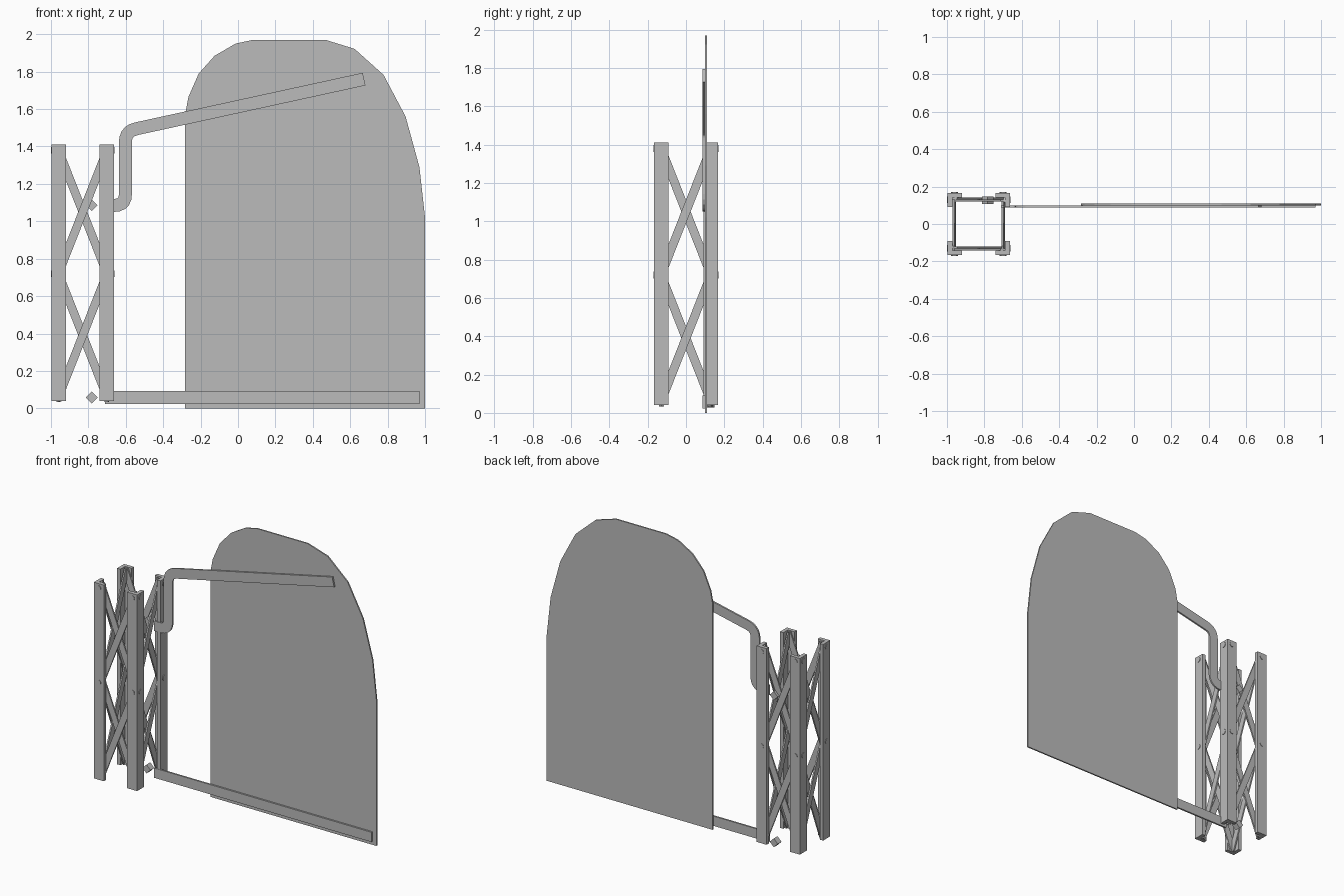
import bpy, bmesh
from math import pi
from mathutils import Vector, Matrix

if "Cube" in bpy.data.objects:
    bpy.data.objects.remove(bpy.data.objects["Cube"])

steel = bpy.data.materials.new("grey_steel")
steel.use_nodes = True
GREY = (0.5, 0.5, 0.5, 1)
steel.diffuse_color = GREY
steel.node_tree.nodes["Principled BSDF"].inputs["Base Color"].default_value = GREY

TOWER = Vector((-0.83, 0, 0))
HALF = 0.167          # half width of the tower
LEG_LOW, LEG_TOP = 0.04, 1.41
JOINTS = (0.06, 0.72, 1.38)


def finish(bm, name):
    bmesh.ops.recalc_face_normals(bm, faces=bm.faces)
    mesh = bpy.data.meshes.new(name)
    bm.to_mesh(mesh)
    bm.free()
    mesh.materials.append(steel)
    obj = bpy.data.objects.new(name, mesh)
    bpy.context.collection.objects.link(obj)
    return obj


def prism(name, points, depth):
    """Extrude a closed outline of 3D points along a depth vector."""
    bm = bmesh.new()
    face = bm.faces.new([bm.verts.new(p) for p in points])
    ext = bmesh.ops.extrude_face_region(bm, geom=[face])
    moved = [v for v in ext["geom"] if isinstance(v, bmesh.types.BMVert)]
    bmesh.ops.translate(bm, verts=moved, vec=depth)
    return finish(bm, name)


def plate(name, outline, y0, y1):
    return prism(name, [(x, y0, z) for x, z in outline], (0, y1 - y0, 0))


def ribbon(path, width):
    """Outline of a flat bar of constant width along a path."""
    pts = [Vector(p) for p in path]
    left, right = [], []
    for i, p in enumerate(pts):
        a = (p - pts[i - 1]).normalized() if i else (pts[1] - p).normalized()
        b = (pts[i + 1] - p).normalized() if i + 1 < len(pts) else a
        na, nb = Vector((-a.y, a.x)), Vector((-b.y, b.x))
        n = (na + nb).normalized()
        off = n * (width / 2 / n.dot(na))
        left.append(p + off)
        right.append(p - off)
    return left + right[::-1]


def round_corners(path, radius, steps=5):
    pts = [Vector(p) for p in path]
    out = [pts[0]]
    for a, p, b in zip(pts, pts[1:], pts[2:]):
        s = p + (a - p).normalized() * radius
        e = p + (b - p).normalized() * radius
        for k in range(steps + 1):
            t = k / steps
            out.append(s * (1 - t) ** 2 + p * 2 * t * (1 - t) + e * t * t)
    return out + [pts[-1]]


def turn(obj, quarter):
    """Place a part built around the origin on one side of the tower."""
    obj.data.transform(Matrix.Translation(TOWER) @ Matrix.Rotation(quarter * pi / 2, 4, "Z"))


# Tower: angle legs, crossed flat braces and bolt heads, repeated on four sides
SIDES = ("front", "right_hand", "back", "left_hand")
W, T = 0.077, 0.026
L_SHAPE = [(0, 0), (W, 0), (W, T), (T, T), (T, W), (0, W)]
for q, side in enumerate(("front", "left", "back", "right")):
    leg = prism(f"{side}_corner_leg",
                [(x - HALF, y - HALF, LEG_LOW) for x, y in L_SHAPE],
                (0, 0, LEG_TOP - LEG_LOW))
    turn(leg, q)

    for level, (low, high) in enumerate(zip(JOINTS, JOINTS[1:])):
        for sign, y in ((1, -0.141), (-1, -0.131)):
            a, b = Vector((-0.13 * sign, low)), Vector((0.13 * sign, high))
            tip = (b - a).normalized() * 0.02
            slant = "rising" if sign > 0 else "falling"
            brace = plate(f"{side}_{slant}_brace_{level}",
                          ribbon([a - tip, b + tip], 0.045), y, y + 0.01)
            turn(brace, q)

    bm = bmesh.new()
    for x in (-0.13, 0.13):
        for z in JOINTS[1:]:
            place = Matrix.Translation((x, -HALF, z)) @ Matrix.Rotation(pi / 2, 4, "X")
            bmesh.ops.create_cone(bm, cap_ends=True, segments=12, radius1=0.018,
                                  radius2=0.018, depth=0.007, matrix=place)
    turn(finish(bm, f"{side}_bolt_heads"), q)

# Large arched panel
panel = [(-0.283, 0), (1, 0), (1, 1.02), (0.97, 1.29), (0.896, 1.56),
         (0.778, 1.783), (0.623, 1.922), (0.468, 1.97), (0.08, 1.97),
         (-0.013, 1.95), (-0.125, 1.885), (-0.21, 1.79), (-0.265, 1.665),
         (-0.283, 1.57)]
plate("arched_panel", panel, 0.099, 0.109)

# Bent upper arm and straight lower rail that carry the panel
arm = round_corners([(-0.71, 1.085), (-0.602, 1.085), (-0.602, 1.482), (0.674, 1.76)], 0.06)
plate("upper_arm", ribbon(arm, 0.069), 0.087, 0.099)
plate("lower_rail", ribbon([(-0.71, 0.058), (0.97, 0.058)], 0.068), 0.087, 0.099)

# Small diamond-set blocks at the arm and rail roots
for name, z in (("upper_block", 1.085), ("lower_block", 0.058)):
    r = 0.031
    x = -0.782
    plate(name, [(x - r, z), (x, z - r), (x + r, z), (x, z + r)], 0.107, 0.148)
